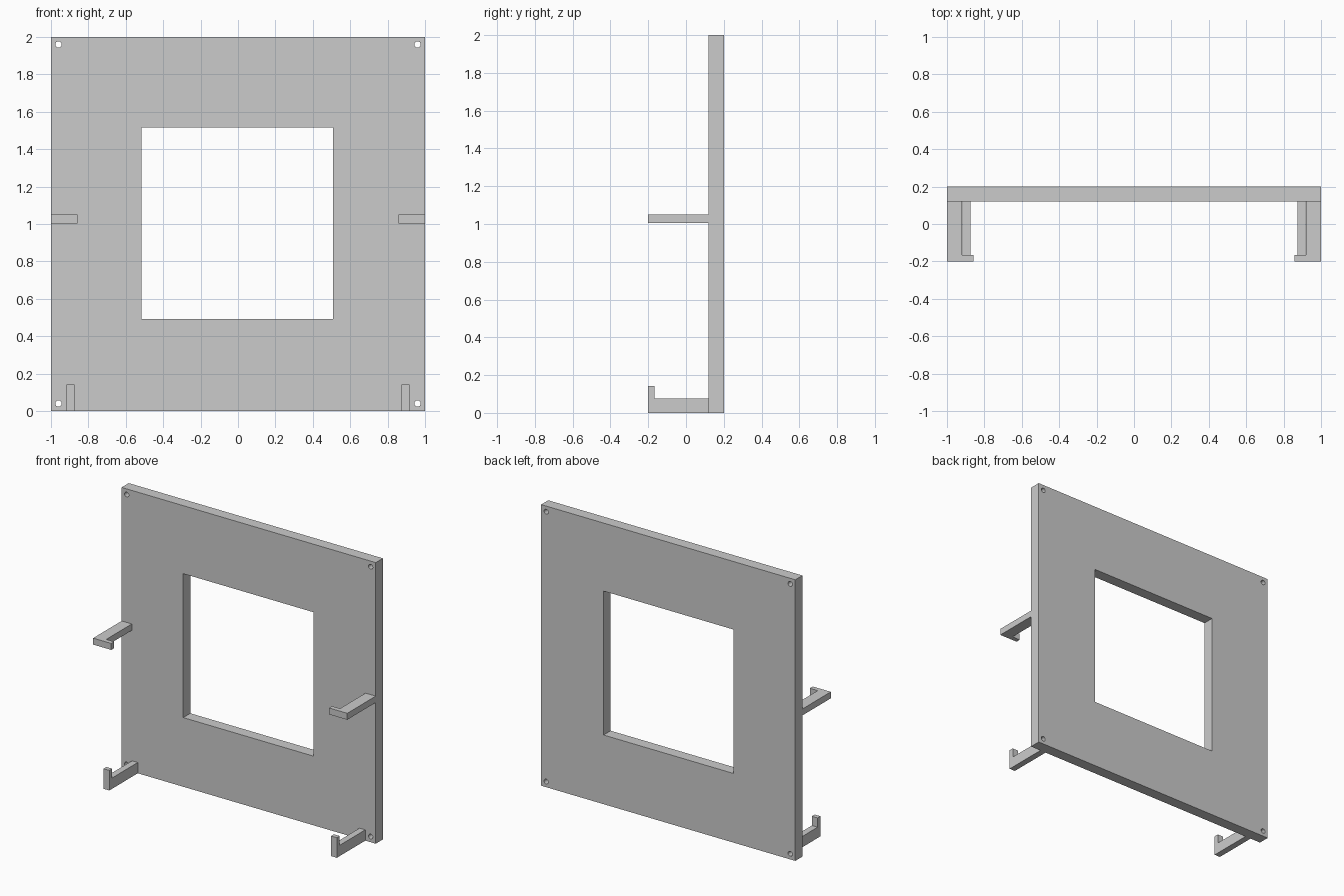
import bpy, bmesh
from math import radians
from mathutils import Matrix, Vector

if "Cube" in bpy.data.objects:
    bpy.data.objects.remove(bpy.data.objects["Cube"])


def make_object(name, bm):
    mesh = bpy.data.meshes.new(name)
    bmesh.ops.recalc_face_normals(bm, faces=bm.faces)
    bm.to_mesh(mesh)
    bm.free()
    obj = bpy.data.objects.new(name, mesh)
    bpy.context.collection.objects.link(obj)
    return obj


def add_box(bm, lo, hi):
    lo, hi = Vector(lo), Vector(hi)
    bmesh.ops.create_cube(bm, size=1, matrix=Matrix.Translation((lo + hi) / 2)
                          @ Matrix.Diagonal((*(hi - lo), 1)))


def mirrored_hook(name, profile, axis_depth):
    """Extrude an L profile and mirror it to the other side of the panel."""
    bm = bmesh.new()
    face = bm.faces.new([bm.verts.new(p) for p in profile])
    ext = bmesh.ops.extrude_face_region(bm, geom=[face])
    verts = [v for v in ext["geom"] if isinstance(v, bmesh.types.BMVert)]
    bmesh.ops.translate(bm, vec=axis_depth, verts=verts)
    obj = make_object(name, bm)
    obj.modifiers.new("Mirror", 'MIRROR').use_axis[0] = True
    obj.modifiers["Mirror"].use_mirror_merge = False
    return obj


# Square back panel
bm = bmesh.new()
add_box(bm, (-1, 0.12, 0), (1, 0.2, 2))
panel = make_object("back_panel", bm)

# Cutter: slightly off-centre window and four corner screw holes
bm = bmesh.new()
add_box(bm, (-0.515, 0, 0.492), (0.509, 0.4, 1.516))
for x in (-0.96, 0.96):
    for z in (0.04, 1.96):
        bmesh.ops.create_cone(
            bm, cap_ends=True, segments=32, radius1=0.017, radius2=0.017, depth=0.4,
            matrix=Matrix.Translation((x, 0.16, z)) @ Matrix.Rotation(radians(90), 4, 'X'))
cutter = make_object("opening_cutter", bm)
cutter.hide_render = True
cutter.hide_set(True)
cut = panel.modifiers.new("Openings", 'BOOLEAN')
cut.object = cutter
cut.solver = 'EXACT'

bpy.context.view_layer.objects.active = panel
panel.select_set(True)
bpy.ops.object.modifier_apply(modifier=cut.name)
bpy.data.objects.remove(cutter)
bpy.ops.object.shade_smooth_by_angle(angle=radians(30))

# Side hooks at mid height: arm forward, lip turned inward
z = 1.004
mirrored_hook("side_hook", [(1, 0.12, z), (1, -0.2, z), (0.858, -0.2, z),
                            (0.858, -0.167, z), (0.92, -0.167, z), (0.92, 0.12, z)],
              (0, 0, 0.046))

# Bottom hooks: arm forward, lip turned upward
x = 0.873
mirrored_hook("bottom_hook", [(x, 0.12, 0), (x, -0.2, 0), (x, -0.2, 0.143),
                              (x, -0.168, 0.143), (x, -0.168, 0.077), (x, 0.12, 0.077)],
              (0.045, 0, 0))
